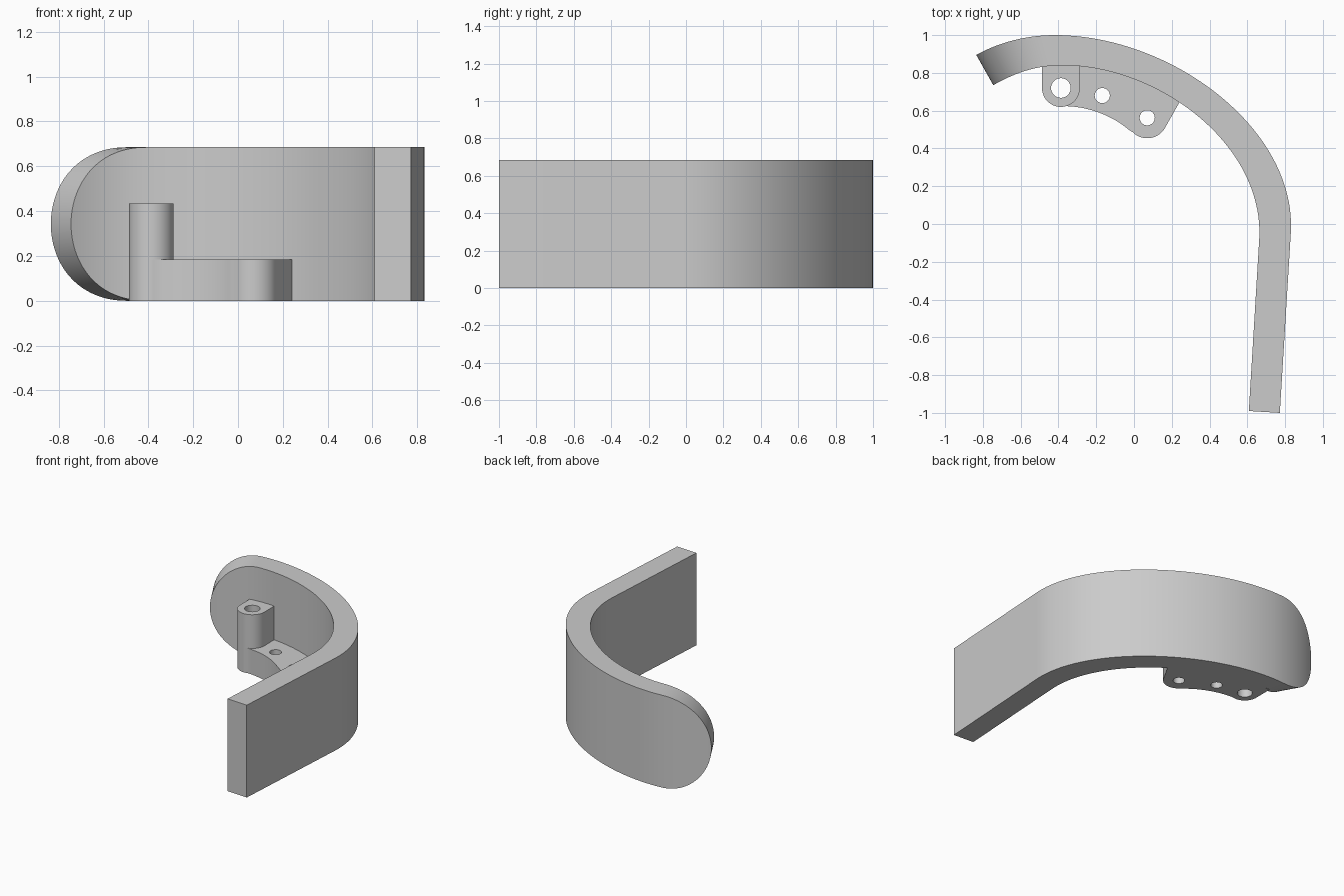
import bpy, bmesh
from math import cos, sin, radians, sqrt
from mathutils import Vector

if "Cube" in bpy.data.objects:
    bpy.data.objects.remove(bpy.data.objects["Cube"], do_unlink=True)

GREY = (0.6, 0.6, 0.6, 1)
HEIGHT, PLATE_TOP, BOSS_TOP = 0.685, 0.185, 0.435

grey = bpy.data.materials.new("plain grey")
grey.use_nodes = True
grey.diffuse_color = GREY
grey.node_tree.nodes["Principled BSDF"].inputs["Base Color"].default_value = GREY


def add_object(name, bm):
    bmesh.ops.remove_doubles(bm, verts=bm.verts, dist=0.0001)
    bmesh.ops.recalc_face_normals(bm, faces=bm.faces)
    mesh = bpy.data.meshes.new(name)
    bm.to_mesh(mesh)
    bm.free()
    mesh.materials.append(grey)
    obj = bpy.data.objects.new(name, mesh)
    bpy.context.collection.objects.link(obj)
    return obj


def activate(obj):
    bpy.ops.object.select_all(action='DESELECT')
    obj.select_set(True)
    bpy.context.view_layer.objects.active = obj


def smooth(obj):
    activate(obj)
    bpy.ops.object.shade_smooth_by_angle(angle=radians(30))


def bezier(a, b, c, d, steps, power=1):
    a, b, c, d = map(Vector, (a, b, c, d))
    points = []
    for i in range(steps):
        t = (i / steps) ** power
        u = 1 - t
        points.append(a * u**3 + b * 3 * u * u * t + c * 3 * u * t * t + d * t**3)
    return points


def arc(cx, cy, r, start, end, steps=20):
    angles = [radians(start + (end - start) * i / steps) for i in range(steps + 1)]
    return [Vector((cx + r * cos(a), cy + r * sin(a))) for a in angles]


def prism(name, outline, z0, z1):
    bm = bmesh.new()
    base = bm.faces.new([bm.verts.new((p[0], p[1], z0)) for p in outline])
    top = bmesh.ops.extrude_face_region(bm, geom=[base], use_keep_orig=True)
    verts = [v for v in top["geom"] if isinstance(v, bmesh.types.BMVert)]
    bmesh.ops.translate(bm, verts=verts, vec=(0, 0, z1 - z0))
    return add_object(name, bm)


def drill(obj, x, y, r):
    cutter = prism("hole_cutter", arc(x, y, r, 0, 351, 39), -0.1, 0.6)
    cutter.hide_render = True
    mod = obj.modifiers.new("hole", 'BOOLEAN')
    mod.operation, mod.solver, mod.object = 'DIFFERENCE', 'EXACT', cutter
    activate(obj)
    bpy.ops.object.modifier_apply(modifier=mod.name)
    bpy.data.objects.remove(cutter, do_unlink=True)


# Curved band: outer and inner plan curves, then the straight leg
outer = bezier((-0.835, 0.895), (-0.71, 0.965), (-0.56, 1), (-0.42, 1), 30, 2)
outer += bezier((-0.42, 1), (0.2, 1), (0.865, 0.5), (0.83, -0.05), 48)
outer += [Vector((0.83, -0.05)), Vector((0.772, -1))]
inner = bezier((-0.745, 0.735), (-0.63, 0.8), (-0.52, 0.84), (-0.38, 0.84), 30, 2)
inner += bezier((-0.38, 0.84), (0.13, 0.84), (0.69, 0.42), (0.663, -0.08), 48)
inner += [Vector((0.663, -0.08)), Vector((0.608, -0.99))]

# The free end is rounded: height follows a half circle along the end tangent
radius = HEIGHT / 2
tangent = Vector((0.16, 0.09)).normalized()


def half_height(p, start):
    d = min(max((p - start).dot(tangent), 0), radius)
    return sqrt(radius**2 - (radius - d) ** 2)


bm = bmesh.new()
rings = []
past_round = False
for o, i in zip(outer, inner):
    ring = []
    for p, start, sign in ((o, outer[0], -1), (o, outer[0], 1),
                           (i, inner[0], 1), (i, inner[0], -1)):
        h = radius if past_round else half_height(p, start)
        ring.append(bm.verts.new((p.x, p.y, radius + sign * h)))
    past_round = past_round or (o - outer[0]).dot(tangent) > radius * 1.2
    rings.append(ring)
for a, b in zip(rings, rings[1:]):
    for k in range(4):
        n = (k + 1) % 4
        bm.faces.new((a[k], a[n], b[n], b[k]))
bm.faces.new(rings[-1])
smooth(add_object("curved_band", bm))

# Mounting plate: round post foot, concave front edge, round lobe, back in the band
plate_outline = arc(-0.387, 0.72, 0.1, 180, 275)
plate_outline += bezier((-0.36, 0.624), (-0.22, 0.62), (-0.09, 0.56), (-0.01, 0.483), 16)
plate_outline += arc(0.07, 0.562, 0.108, 225, 330)
plate_outline += [(0.262, 0.682), (0, 0.83), (-0.38, 0.88), (-0.487, 0.86)]
plate = prism("mounting_plate", plate_outline, 0, PLATE_TOP)
for x, y, r in ((-0.387, 0.72, 0.052), (-0.168, 0.68, 0.04), (0.07, 0.562, 0.04)):
    drill(plate, x, y, r)
smooth(plate)

# Tall screw post standing on the plate
post_outline = arc(-0.387, 0.72, 0.1, 180, 360, 30) + [(-0.29, 0.87), (-0.487, 0.86)]
post = prism("screw_post", post_outline, PLATE_TOP, BOSS_TOP)
drill(post, -0.387, 0.72, 0.052)
smooth(post)
